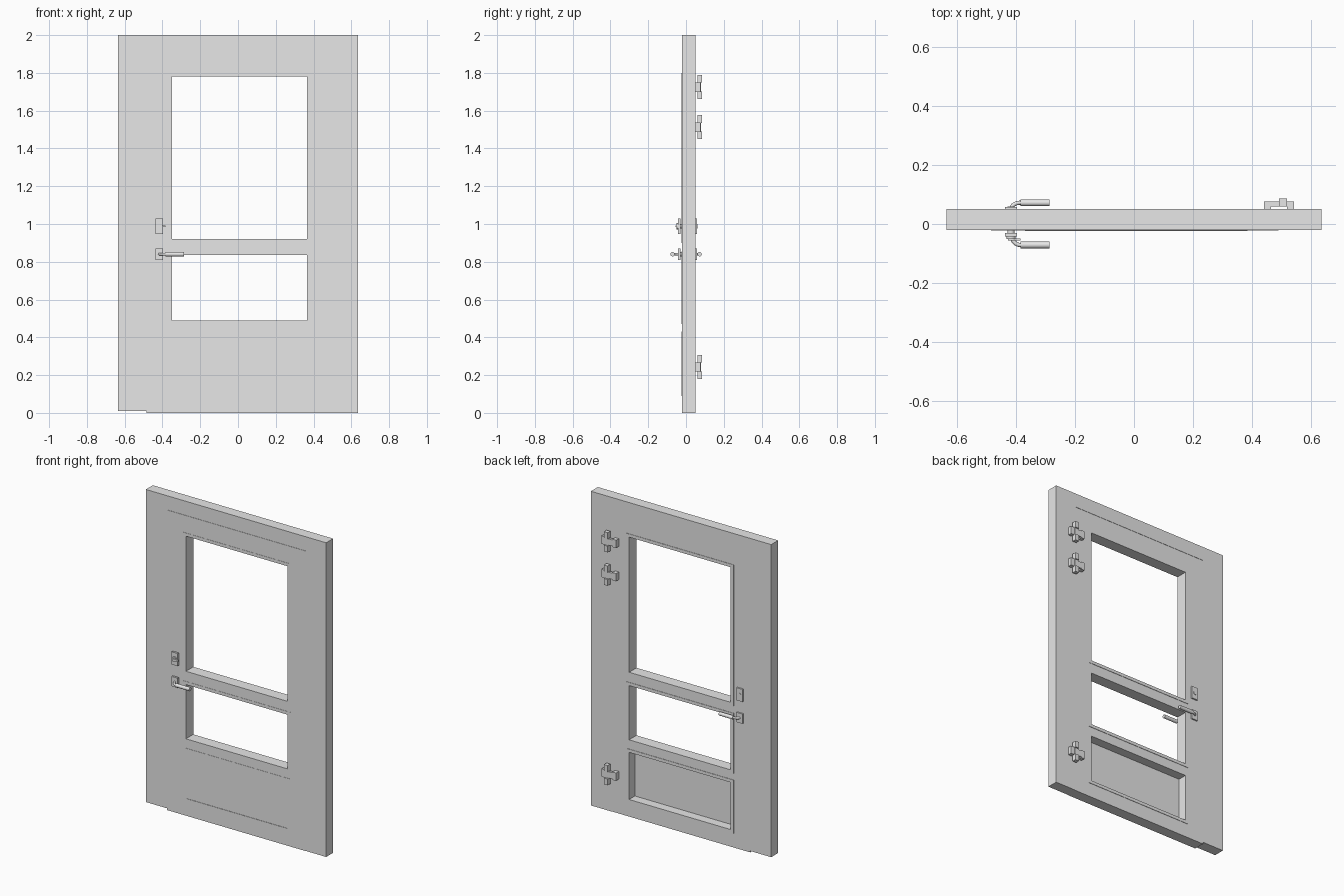
import bpy, bmesh, math
from mathutils import Vector

cube = bpy.data.objects.get("Cube")
if cube:
    bpy.data.objects.remove(cube, do_unlink=True)

grey = bpy.data.materials.new("plain_grey")
grey.use_nodes = True
grey.diffuse_color = (0.8, 0.8, 0.8, 1)
grey.node_tree.nodes["Principled BSDF"].inputs["Base Color"].default_value = grey.diffuse_color


def finish(bm, name):
    bmesh.ops.recalc_face_normals(bm, faces=bm.faces[:])
    mesh = bpy.data.meshes.new(name)
    bm.to_mesh(mesh)
    bm.free()
    mesh.materials.append(grey)
    obj = bpy.data.objects.new(name, mesh)
    bpy.context.collection.objects.link(obj)
    return obj


def slab(name, xs, zs, y0, y1, holes=()):
    """Upright slab made of grid cells, leaving out the cells in holes."""
    bm = bmesh.new()
    grid = [[bm.verts.new((x, y0, z)) for z in zs] for x in xs]
    for i in range(len(xs) - 1):
        for j in range(len(zs) - 1):
            if (i, j) not in holes:
                bm.faces.new((grid[i][j], grid[i + 1][j], grid[i + 1][j + 1], grid[i][j + 1]))
    bmesh.ops.delete(bm, geom=[v for v in bm.verts if not v.link_faces], context='VERTS')
    extruded = bmesh.ops.extrude_face_region(bm, geom=bm.faces[:], use_keep_orig=True)
    for v in extruded["geom"]:
        if isinstance(v, bmesh.types.BMVert):
            v.co.y = y1
    return finish(bm, name)


def box(name, x, y, z):
    return slab(name, x, z, y[0], y[1])


def smooth(obj):
    bpy.ops.object.select_all(action='DESELECT')
    obj.select_set(True)
    bpy.context.view_layer.objects.active = obj
    bpy.ops.object.shade_smooth_by_angle(angle=math.radians(40))


def rod(name, start, end, radius):
    a, b = Vector(start), Vector(end)
    bm = bmesh.new()
    bmesh.ops.create_cone(bm, cap_ends=True, segments=24, radius1=radius,
                          radius2=radius, depth=(b - a).length)
    turn = (b - a).to_track_quat('Z', 'Y').to_matrix()
    bmesh.ops.rotate(bm, matrix=turn, verts=bm.verts[:])
    bmesh.ops.translate(bm, vec=(a + b) / 2, verts=bm.verts[:])
    smooth(finish(bm, name))


def bent_rod(name, points, radius):
    curve = bpy.data.curves.new(name, 'CURVE')
    curve.dimensions = '3D'
    curve.bevel_depth = radius
    curve.bevel_resolution = 3
    curve.use_fill_caps = True
    spline = curve.splines.new('POLY')
    spline.points.add(len(points) - 1)
    for p, co in zip(spline.points, points):
        p.co = (*co, 1)
    curve.materials.append(grey)
    obj = bpy.data.objects.new(name, curve)
    bpy.context.collection.objects.link(obj)
    smooth_target = obj
    bpy.ops.object.select_all(action='DESELECT')
    obj.select_set(True)
    bpy.context.view_layer.objects.active = obj
    bpy.ops.object.convert(target='MESH')
    smooth(bpy.context.view_layer.objects.active)


# Surrounding frame, open at the bottom, latch jamb slightly short
frame = slab("door_frame", [-0.635, -0.485, 0.49, 0.635], [0, 1.91, 2],
             -0.02, 0.05, {(1, 0)})
for v in frame.data.vertices:
    if v.co.x < -0.4 and v.co.z < 0.1:
        v.co.z = 0.01

# Door leaf with two windows and a panel opening
left, right = -0.35, 0.365
openings = {"lower_panel": (0.11, 0.41), "lower_window": (0.49, 0.835),
            "upper_window": (0.92, 1.78)}
levels = sorted(z for pair in openings.values() for z in pair)
slab("door_leaf", [-0.485, left, right, 0.49], [0, *levels, 1.91],
     -0.022, 0.048, {(1, 1), (1, 3), (1, 5)})
box("lower_panel", (left, right), (-0.021, -0.008), openings["lower_panel"])

# Thin moulding round each opening on both faces
trim = 0.02
for name, (low, high) in openings.items():
    for side, y0, y1 in (("front", -0.0235, -0.022), ("back", 0.048, 0.0505)):
        slab(f"{name}_{side}_moulding", [left - trim, left, right, right + trim],
             [low - trim, low, high, high + trim], y0, y1, {(1, 1)})

# Hinges: three knuckles with a bracket arm to each side
for n, z in enumerate((0.243, 1.513, 1.725)):
    hinge = f"hinge_{n + 1}"
    for part, low, high, depth in (("lower", -0.063, -0.023, 0.086),
                                   ("middle", -0.021, 0.021, 0.08),
                                   ("upper", 0.023, 0.063, 0.086)):
        box(f"{hinge}_{part}_knuckle", (0.491, 0.518), (0.06, depth), (z + low, z + high))
    rod(f"{hinge}_pin", (0.505, 0.072, z - 0.06), (0.505, 0.072, z + 0.06), 0.007)
    box(f"{hinge}_arm", (0.44, 0.54), (0.06, 0.076), (z - 0.02, z + 0.02))
    box(f"{hinge}_leaf_foot", (0.44, 0.465), (0.048, 0.076), (z - 0.025, z + 0.025))
    box(f"{hinge}_frame_foot", (0.518, 0.543), (0.05, 0.076), (z - 0.025, z + 0.025))

# Lever handles and lock plates on both faces
hx, hz, lock_z = -0.417, 0.84, 0.988
for side, door_y, plate_in, plate_out, grip_y in (
        ("front", -0.02, -0.03, -0.043, -0.071), ("back", 0.045, 0.048, 0.057, 0.072)):
    plate = sorted((plate_in, plate_out))
    box(f"{side}_handle_plate", (hx - 0.021, hx + 0.021), plate, (hz - 0.031, hz + 0.031))
    box(f"{side}_lock_plate", (hx - 0.021, hx + 0.021), plate, (lock_z - 0.04, lock_z + 0.04))
    for part, z in (("handle", hz), ("lock", lock_z)):
        rod(f"{side}_{part}_spindle", (hx, door_y, z), (hx, plate_out, z), 0.012)
    reach = grip_y - plate_in
    bend = [(hx + 0.03 * (1 - math.cos(a)), plate_in + reach * math.sin(a), hz)
            for a in (i * math.pi / 16 for i in range(9))]
    bent_rod(f"{side}_lever_neck", bend + [(hx + 0.04, grip_y, hz)], 0.007)
    rod(f"{side}_lever_grip", (hx + 0.032, grip_y, hz), (hx + 0.13, grip_y, hz), 0.0115)

# Thumb turn on the front lock, keyhole boss on the back
rod("thumb_turn_boss", (hx, -0.043, lock_z), (hx, -0.05, lock_z), 0.016)
box("thumb_turn", (hx - 0.01, hx + 0.032), (-0.056, -0.049), (lock_z - 0.005, lock_z + 0.005))
rod("keyhole_boss", (hx, 0.055, lock_z), (hx, 0.06, lock_z), 0.012)
